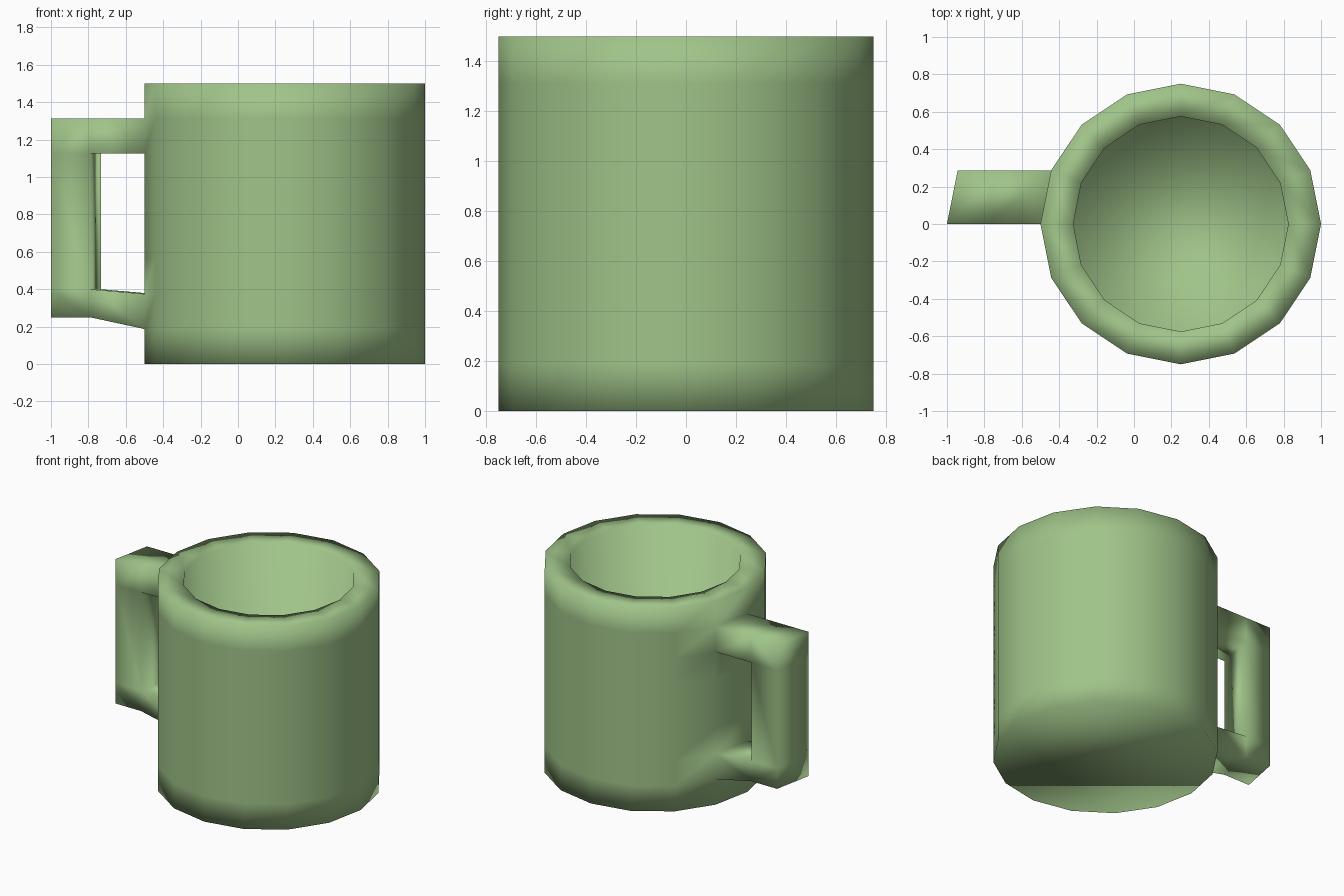
import bpy, bmesh, math

if "Cube" in bpy.data.objects:
    bpy.data.objects.remove(bpy.data.objects["Cube"])

SIDES, RINGS = 16, 8
CX, R_OUT, R_IN, H = 0.25, 0.75, 0.575, 1.5
STEP = H / RINGS

bm = bmesh.new()


def ring(r, z):
    return [bm.verts.new((CX + r * math.cos(2 * math.pi * i / SIDES),
                          r * math.sin(2 * math.pi * i / SIDES), z)) for i in range(SIDES)]


def loft(loops, skip=()):
    """Join successive vertex loops with quads."""
    for k, (a, b) in enumerate(zip(loops, loops[1:])):
        n = len(a)
        for i in range(n):
            if (k, i) not in skip:
                bm.faces.new((a[i], a[(i + 1) % n], b[(i + 1) % n], b[i]))


# Cup: outer wall in eight bands, rim, inner wall; two openings where the handle joins
A, B = SIDES // 2 - 1, SIDES // 2          # wall columns carrying the handle
LOW, HIGH = 1, 6                           # wall bands carrying the handle
loops = [ring(R_OUT, k * STEP) for k in range(RINGS + 1)]
loops += [ring(R_IN, H), ring(R_IN, STEP)]
loft(loops, skip={(LOW, A), (HIGH, A)})
bm.faces.new(loops[0][::-1])
bm.faces.new(loops[-1])


# Handle: a four-sided tube from the upper opening, down the grip, into the lower one
def mouth(band):
    lo, hi = loops[band], loops[band + 1]
    return [hi[A], hi[B], lo[B], lo[A]]


def pair(x, z):
    """Back and front vertex, skewed like the wall facet they come from."""
    a, b = loops[0][A].co, loops[0][B].co
    return [bm.verts.new((x + p.x - b.x, p.y, z)) for p in (a, b)]


z_top, z_under = (HIGH + 1) * STEP, HIGH * STEP
outer_top, inner_top = pair(-1.0, z_top), pair(-0.79, z_under)
outer_low, inner_low = pair(-1.0, 0.25), pair(-0.79, 0.40)
elbow_top, elbow_low = pair(-0.79, z_top), pair(-0.79, 0.25)
outer_mid, outer_under = pair(-1.0, 0.40), pair(-1.0, z_under)


def section(outside, inside):
    return [outside[0], outside[1], inside[1], inside[0]]


loft([mouth(HIGH), section(elbow_top, inner_top)])
# upper corner
bm.faces.new((elbow_top[0], elbow_top[1], outer_top[1], outer_top[0]))
bm.faces.new((outer_top[0], outer_top[1], outer_under[1], outer_under[0]))
for s in (0, 1):
    bm.faces.new((elbow_top[s], outer_top[s], outer_under[s], inner_top[s]))
# grip
loft([section(outer_under, inner_top), section(outer_mid, inner_low)])
# lower corner
bm.faces.new((outer_mid[0], outer_mid[1], outer_low[1], outer_low[0]))
bm.faces.new((outer_low[0], outer_low[1], elbow_low[1], elbow_low[0]))
for s in (0, 1):
    bm.faces.new((outer_mid[s], outer_low[s], elbow_low[s], inner_low[s]))
loft([section(inner_low, elbow_low), mouth(LOW)])

bmesh.ops.recalc_face_normals(bm, faces=bm.faces[:])
for f in bm.faces:
    f.smooth = True

mesh = bpy.data.meshes.new("mug")
bm.to_mesh(mesh)
bm.free()
mug = bpy.data.objects.new("mug", mesh)
bpy.context.collection.objects.link(mug)

green = bpy.data.materials.new("sage green")
green.diffuse_color = (0.35, 0.55, 0.25, 1)
green.use_nodes = True
green.node_tree.nodes["Principled BSDF"].inputs["Base Color"].default_value = green.diffuse_color
mesh.materials.append(green)
